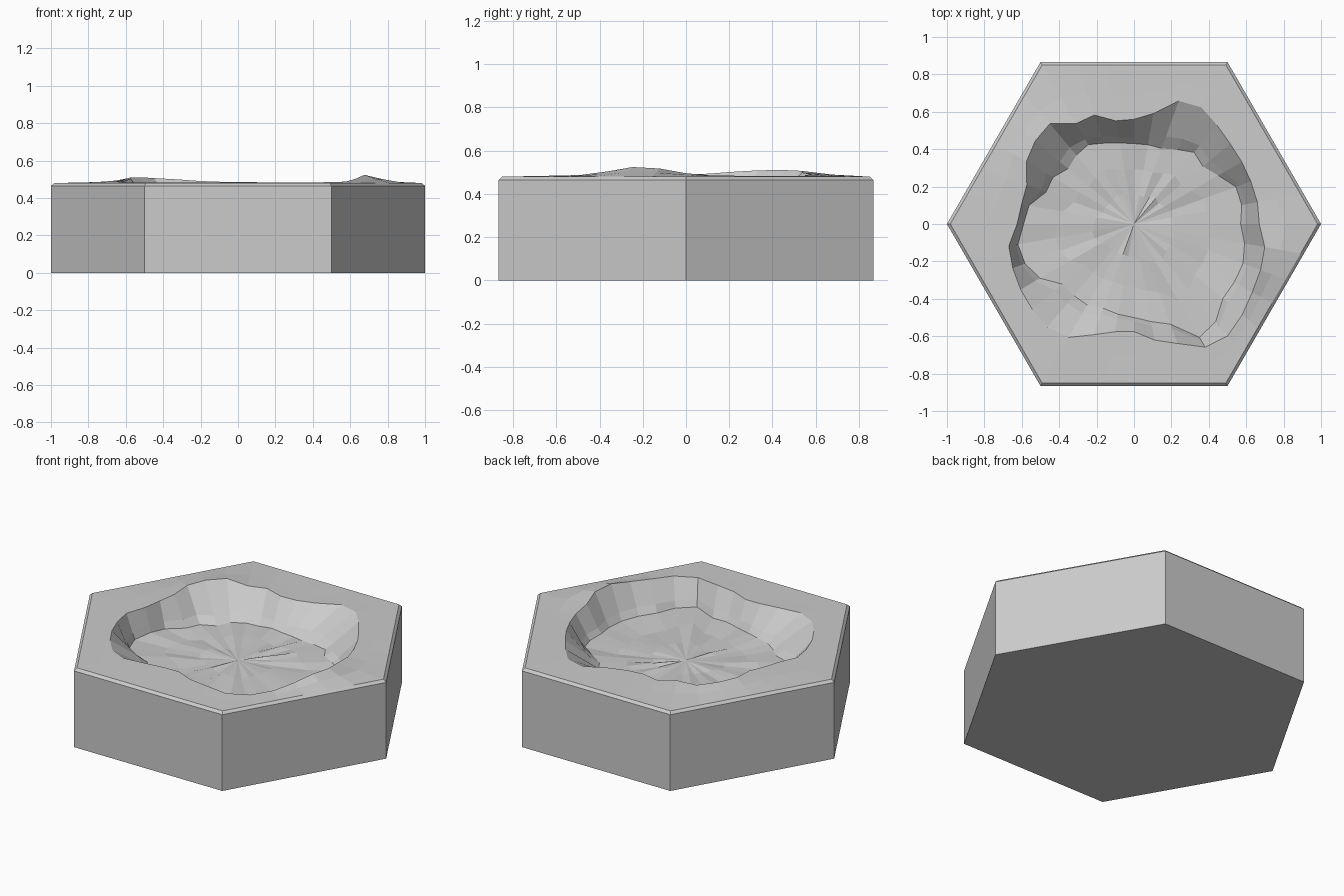
import bpy, bmesh, math, random

if "Cube" in bpy.data.objects:
    bpy.data.objects.remove(bpy.data.objects["Cube"])

random.seed(4)
N = 36  # one spoke every 10 degrees, hex corners on every sixth

# crater outline (rim) and wall foot radii, counter-clockwise from +x
RIM = [.67, .67, .665, .665, .67, .69, .72, .70, .60, .56, .56, .62,
       .62, .70, .69, .665, .61, .61, .625, .68, .69, .70, .71, .72,
       .70, .63, .585, .575, .63, .68, .76, .78, .755, .73, .72, .71]
FOOT = [.57, .585, .58, .52, .48, .50, .46, .43, .43, .43, .44, .46,
        .49, .48, .46, .50, .50, .57, .59, .63, .62, .58, .50, .50,
        .50, .48, .49, .50, .53, .57, .70, .68, .62, .62, .62, .60]


def hex_radius(i):
    return math.cos(math.pi / 6) / math.cos(math.radians(i * 10 % 60 - 30))


def bump(i):
    """Raised lumps along the crater lip."""
    def lump(centre, height, width):
        d = (i * 10 - centre + 180) % 360 - 180
        return height * math.exp(-(d / width) ** 2)
    return lump(343, .042, 15) + lump(142, .027, 28)


def noise(a):
    return random.uniform(-a, a)


bm = bmesh.new()


def ring(radius, height):
    verts = []
    for i in range(N):
        a = math.radians(i * 10)
        r = radius(i)
        verts.append(bm.verts.new((r * math.cos(a), r * math.sin(a), height(i))))
    return verts


rings = [
    # hexagonal base and small chamfer
    ring(hex_radius, lambda i: 0),
    ring(hex_radius, lambda i: .465),
    ring(lambda i: hex_radius(i) * .982, lambda i: .48),
    # ground around the crater, lip, wall foot
    ring(lambda i: RIM[i] * .55 + hex_radius(i) * .44, lambda i: .482 + bump(i) * .5),
    ring(lambda i: RIM[i], lambda i: .484 + bump(i)),
    ring(lambda i: FOOT[i] * .75 + RIM[i] * .25, lambda i: .375 + noise(.008)),
    ring(lambda i: FOOT[i], lambda i: .338 + noise(.006)),
    # uneven floor
    ring(lambda i: FOOT[i] * .68, lambda i: .33 + noise(.01)),
    ring(lambda i: FOOT[i] * .36, lambda i: .33 + noise(.008)),
]
for lower, upper in zip(rings, rings[1:]):
    for i in range(N):
        j = (i + 1) % N
        bm.faces.new((lower[i], lower[j], upper[j], upper[i]))
centre = bm.verts.new((0, 0, .333))
for i in range(N):
    bm.faces.new((rings[-1][i], rings[-1][(i + 1) % N], centre))
bm.faces.new(rings[0][::-1])

# merge the flat side strips into six clean walls
bmesh.ops.dissolve_limit(bm, angle_limit=math.radians(.2),
                         verts=bm.verts[:], edges=bm.edges[:])
bmesh.ops.recalc_face_normals(bm, faces=bm.faces[:])

mesh = bpy.data.meshes.new("crater_tile")
bm.to_mesh(mesh)
bm.free()
bpy.context.collection.objects.link(bpy.data.objects.new("crater_tile", mesh))
